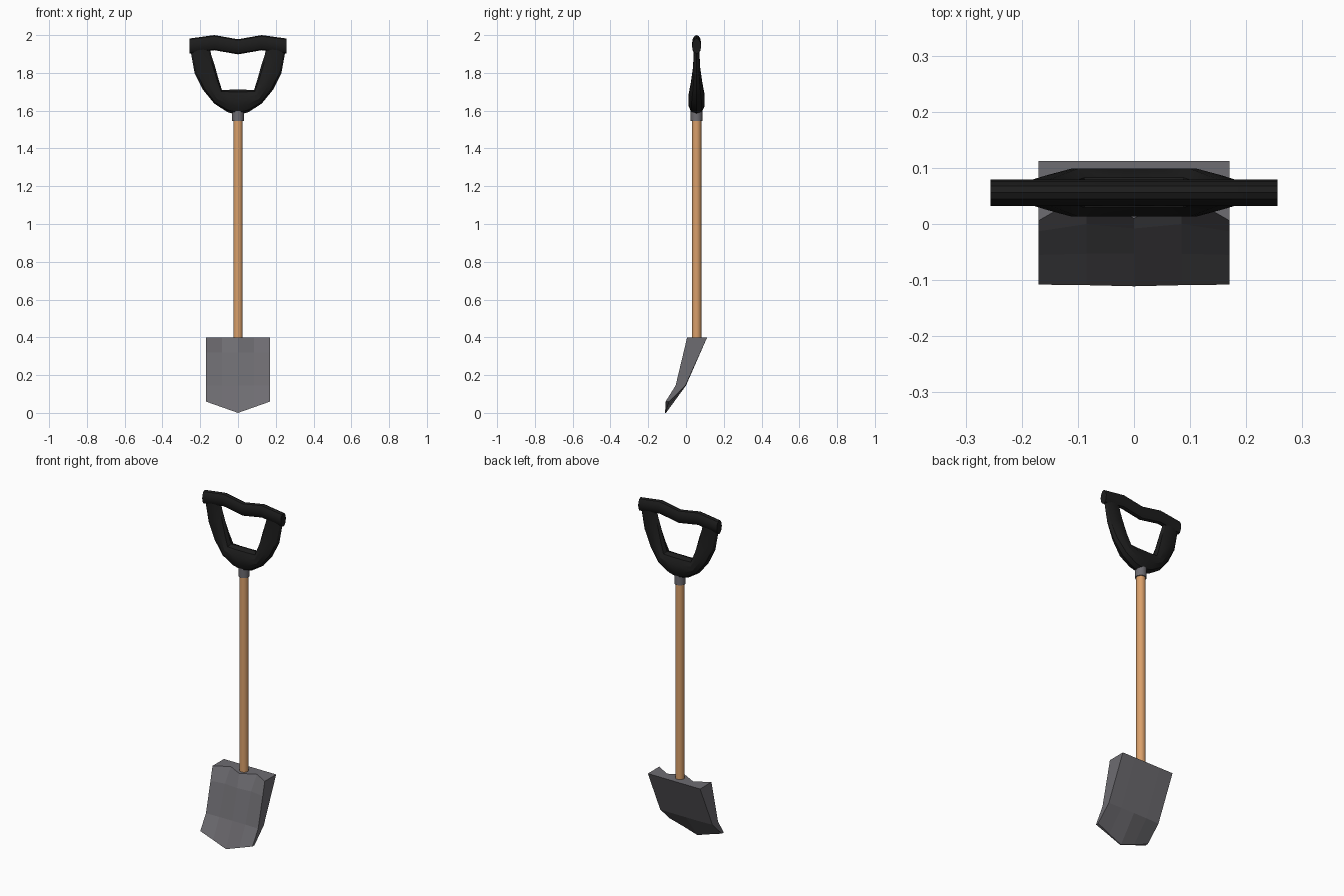
import bpy, bmesh, math

if "Cube" in bpy.data.objects:
    bpy.data.objects.remove(bpy.data.objects["Cube"])

Y0 = 0.056  # depth of the shaft axis


def material(name, rgb):
    m = bpy.data.materials.new(name)
    m.diffuse_color = (*rgb, 1)
    m.use_nodes = True
    m.node_tree.nodes["Principled BSDF"].inputs["Base Color"].default_value = m.diffuse_color
    return m


WOOD = material("tan wood", (0.70, 0.35, 0.145))
STEEL = material("grey steel", (0.155, 0.15, 0.165))
BLACK = material("black plastic", (0.012, 0.012, 0.012))


def skin(name, rings, mat, angle=None):
    """Join equal-sized point rings into a closed solid."""
    bm = bmesh.new()
    vs = [[bm.verts.new(p) for p in r] for r in rings]
    n = len(rings[0])
    for a, b in zip(vs, vs[1:]):
        for i in range(n):
            j = (i + 1) % n
            bm.faces.new((a[i], a[j], b[j], b[i]))
    bm.faces.new(vs[0])
    bm.faces.new(vs[-1][::-1])
    bmesh.ops.recalc_face_normals(bm, faces=bm.faces)
    me = bpy.data.meshes.new(name)
    bm.to_mesh(me)
    bm.free()
    me.materials.append(mat)
    ob = bpy.data.objects.new(name, me)
    bpy.context.collection.objects.link(ob)
    if angle:
        bpy.ops.object.select_all(action='DESELECT')
        bpy.context.view_layer.objects.active = ob
        ob.select_set(True)
        bpy.ops.object.shade_smooth_by_angle(angle=math.radians(angle))
    return ob


def section(a, b, depth, n):
    """Elliptical ring whose in-plane axis runs from a to b (x, z)."""
    cx, cz = (a[0] + b[0]) / 2, (a[1] + b[1]) / 2
    ring = []
    for i in range(n):
        t = 2 * math.pi * i / n
        c, s = math.cos(t), math.sin(t)
        ring.append((cx + c * (a[0] - b[0]) / 2, Y0 + s * depth, cz + c * (a[1] - b[1]) / 2))
    return ring


def tube(name, r, z0, z1, mat):
    rings = [[(r * math.cos(math.tau * i / 16), Y0 + r * math.sin(math.tau * i / 16), z)
              for i in range(16)] for z in (z0, z1)]
    skin(name, rings, mat, 30)


# shaft and collar
tube("shaft", 0.025, 0.35, 1.6, WOOD)
tube("collar", 0.031, 1.545, 1.625, STEEL)

# grip bar, dipped in the middle
bar = [(-0.256, 1.942), (-0.125, 1.96), (0, 1.938), (0.125, 1.96), (0.256, 1.942)]
skin("grip_bar", [section((x, z + 0.04), (x, z - 0.04), 0.0235, 12) for x, z in bar], BLACK, 30)

# grip bow: outer point, inner point, half depth; left half mirrored
half = [((-0.25, 1.94), (-0.15, 1.94), 0.016),
        ((-0.249, 1.905), (-0.143, 1.90), 0.016),
        ((-0.230, 1.80), (-0.125, 1.845), 0.020),
        ((-0.185, 1.71), (-0.104, 1.77), 0.032),
        ((-0.125, 1.637), (-0.085, 1.709), 0.045),
        ((-0.055, 1.592), (-0.04, 1.711), 0.045),
        ((0, 1.577), (0, 1.713), 0.045)]
full = half + [((-a[0], a[1]), (-b[0], b[1]), d) for a, b, d in half[-2::-1]]
skin("grip_bow", [section(a, b, d, 10) for a, b, d in full], BLACK, 30)

# blade: (y, z) profile per column; edge, trough and central ridge
edge = [(0.006, 0.40), (-0.013, 0.32), (-0.055, 0.145), (-0.108, 0.06),
        (-0.090, 0.06), (-0.003, 0.145), (0.112, 0.40)]
trough = [(0.055, 0.40), (0.0, 0.32), (-0.053, 0.145), (-0.109, 0.03),
          (-0.100, 0.03), (0.0, 0.145), (0.112, 0.40)]
ridge = [(0.010, 0.40), (-0.008, 0.32), (-0.053, 0.145), (-0.111, 0.0),
         (-0.106, 0.0), (0.0, 0.145), (0.112, 0.40)]
cols = [(-0.17, edge), (-0.085, trough), (0, ridge), (0.085, trough), (0.17, edge)]
skin("blade", [[(x, y, z) for y, z in p] for x, p in cols], STEEL)
